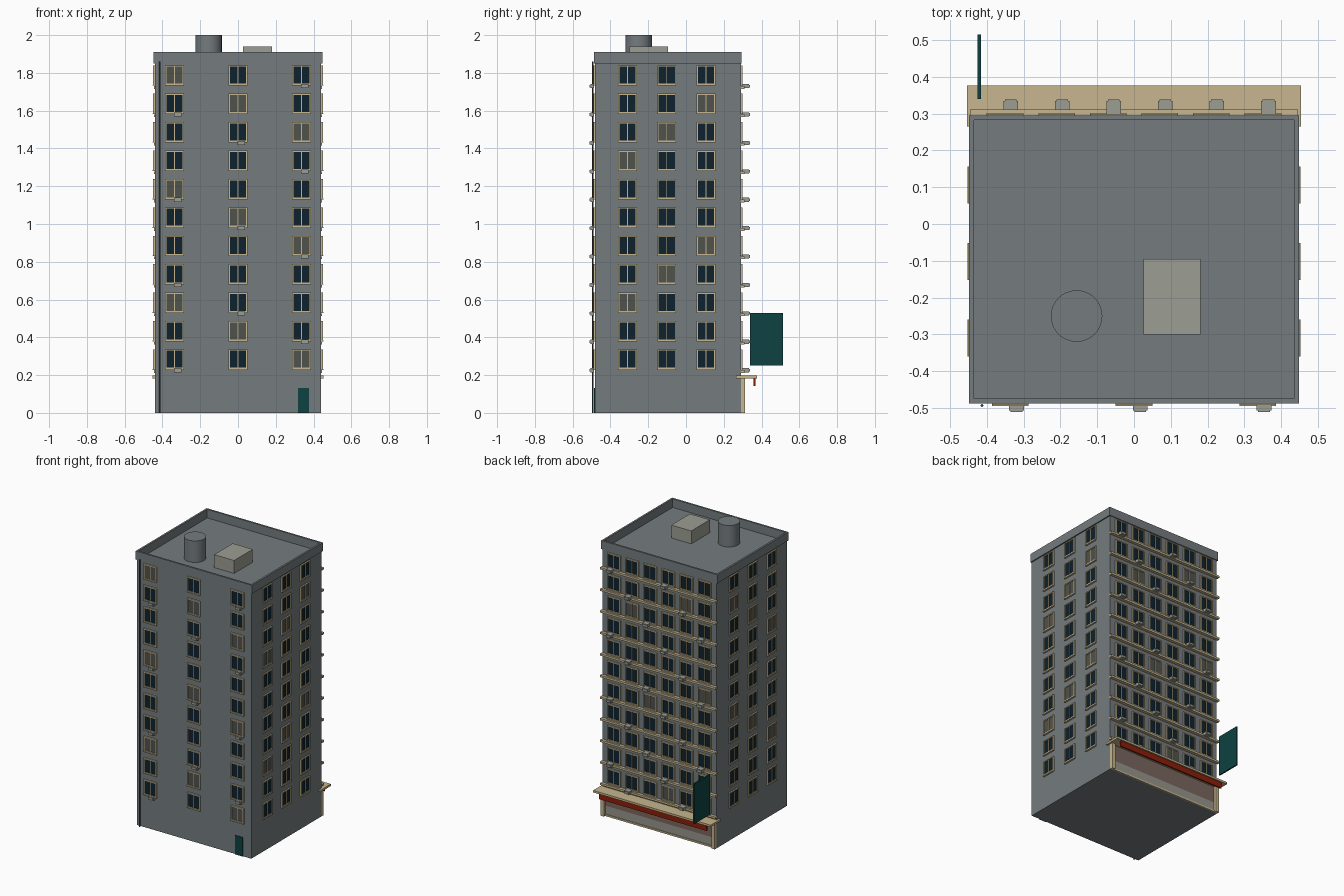
import bpy, bmesh, math
from mathutils import Matrix, Vector

if "Cube" in bpy.data.objects:
    bpy.data.objects.remove(bpy.data.objects["Cube"], do_unlink=True)


def material(name, r, g, b):
    """Flat material from 0-255 screen values, converted to linear."""
    col = [((c / 255 + 0.055) / 1.055) ** 2.4 if c > 10 else c / 3294 for c in (r, g, b)] + [1]
    m = bpy.data.materials.new(name)
    m.use_nodes = True
    m.diffuse_color = col
    m.node_tree.nodes["Principled BSDF"].inputs["Base Color"].default_value = col
    return m


WALL = material("concrete grey", 117, 124, 127)
TRIM = material("sandstone trim", 199, 182, 142)
GLASS = material("dark glass", 14, 34, 46)
CURTAIN = material("curtain grey", 80, 82, 77)
METAL = material("unit grey", 156, 158, 147)
TEAL = material("teal", 14, 66, 66)
RED = material("sign red", 140, 30, 8)
PIPE = material("pipe grey", 62, 67, 69)
SHOP = material("shop window grey", 150, 148, 140)
BROWN = material("shop display brown", 122, 102, 92)


class Part:
    """Collects boxes into one mesh object."""

    def __init__(self, name, *mats, frame=Matrix()):
        self.name, self.mats, self.frame = name, mats, frame
        self.bm = bmesh.new()

    def box(self, x, y, z, slot=0, offset=(0, 0, 0)):
        size = Vector((x[1] - x[0], y[1] - y[0], z[1] - z[0]))
        mid = Vector((sum(x) / 2, sum(y) / 2, sum(z) / 2)) + Vector(offset)
        m = self.frame @ Matrix.Translation(mid) @ Matrix.Diagonal(size.to_4d())
        verts = bmesh.ops.create_cube(self.bm, size=1, matrix=m)["verts"]
        for f in {f for v in verts for f in v.link_faces}:
            f.material_index = slot
        return verts

    def cylinder(self, centre, radius, z, sides):
        m = Matrix.Translation((*centre, sum(z) / 2))
        bmesh.ops.create_cone(self.bm, cap_ends=True, segments=sides, radius1=radius,
                              radius2=radius, depth=z[1] - z[0], matrix=m)

    def finish(self, smooth=False):
        me = bpy.data.meshes.new(self.name)
        bmesh.ops.recalc_face_normals(self.bm, faces=self.bm.faces)
        self.bm.to_mesh(me)
        self.bm.free()
        for m in self.mats:
            me.materials.append(m)
        ob = bpy.data.objects.new(self.name, me)
        bpy.context.collection.objects.link(ob)
        if smooth:
            bpy.ops.object.select_all(action="DESELECT")
            ob.select_set(True)
            bpy.context.view_layer.objects.active = ob
            bpy.ops.object.shade_smooth_by_angle(angle=math.radians(35))
        return ob


HALF, FRONT, BACK = 0.44, -0.482, 0.29
ROOF, TOP = 1.85, 1.91
ROWS = [1.788 - 0.1504 * r for r in range(11)]

# Tower block and roof parapet
p = Part("tower_block", WALL)
p.box((-HALF, HALF), (FRONT, BACK), (0, ROOF))
p.finish()

p = Part("roof_parapet", WALL)
ox, ix = 0.448, 0.435
for s in (-1, 1):
    p.box(sorted((s * ix, s * ox)), (FRONT - 0.005, BACK + 0.005), (ROOF, TOP))
p.box((-ix, ix), (FRONT - 0.005, FRONT + 0.008), (ROOF, TOP))
p.box((-ix, ix), (BACK - 0.008, BACK + 0.005), (ROOF, TOP))
p.finish()

# Roof equipment
p = Part("water_tank", WALL)
p.cylinder((-0.156, -0.25), 0.07, (ROOF, 2.0), 32)
p.finish(smooth=True)
p = Part("roof_vent", METAL)
p.box((0.026, 0.18), (-0.3, -0.095), (ROOF, 1.94))
p.finish()


def add_window(part, u, z, curtained):
    """Window on a wall: local x runs along it, local y points outward."""
    at = (u, 0, z)
    w, h, t = 0.05, 0.052, 0.007
    part.box((-w + t, w - t), (0, 0.004), (-h + t, h - t), 2 if curtained else 1, at)
    for s in (-1, 1):
        part.box(sorted((s * (w - t), s * w)), (0, 0.009), (-h, h), 0, at)
        part.box((-w + t, w - t), (0, 0.009), sorted((s * (h - t), s * h)), 0, at)
    part.box((-0.002, 0.002), (0, 0.007), (-h + t, h - t), 0, at)
    part.box((-w, w), (0, 0.012), (-h - 0.004, -h), 0, at)


def add_air_unit(part, u, z, depth):
    """Small conditioner hung under a window, with softened outer edges."""
    verts = part.box((-0.02, 0.02), (0.004, depth), (-0.011, 0.011), 0, (u, 0, z - 0.058))
    edges = {e for v in verts for e in v.link_edges}
    outward = part.frame.to_3x3() @ Vector((0, 1, 0))
    far = max(v.co.dot(outward) for v in verts)
    outer = [e for e in edges if all(v.co.dot(outward) > far - 0.001 for v in e.verts)]
    bmesh.ops.bevel(part.bm, geom=outer, offset=0.004, segments=2, affect="EDGES")


def wall_frame(origin, angle):
    return Matrix.Translation(origin) @ Matrix.Rotation(math.radians(angle), 4, "Z")


def add_wall(name, frame, columns, curtained, unit=None, shift=0, depth=0):
    """Grid of windows, and optional air units, chosen by row and column rules."""
    p = Part(name + "_windows", TRIM, GLASS, CURTAIN, frame=frame)
    for r, z in enumerate(ROWS):
        for c, u in enumerate(columns):
            add_window(p, u, z, curtained(r, c))
    p.finish()
    if unit:
        p = Part(name + "_air_units", METAL, frame=frame)
        for r, z in enumerate(ROWS):
            for c, u in enumerate(columns):
                if unit(r, c):
                    add_air_unit(p, u + shift, z, depth)
        p.finish()


# Windows on all four walls
add_wall("front", wall_frame((0, FRONT, 0), 180), (0.336, 0, -0.336),
         lambda r, c: (r - c) % 4 == 0, lambda r, c: (r - c) % 3 == 1, -0.017, 0.028)
back_columns = [-0.35 + 0.14 * c for c in range(6)]
add_wall("back", wall_frame((0, BACK, 0), 0), back_columns,
         lambda r, c: (r + 4 * c) % 13 == 5, lambda r, c: (r + c) % 3 == 2, 0.015, 0.048)
side_columns = (-0.31, -0.102, 0.106)
side_rule = lambda r, c: (r + c) % 5 == 3
add_wall("left_side", wall_frame((HALF, 0, 0), -90), [-y for y in side_columns], side_rule)
add_wall("right_side", wall_frame((-HALF, 0, 0), 90), side_columns, side_rule)

# Ledges across the back under every row
p = Part("back_ledges", TRIM)
for z in ROWS:
    p.box((-0.445, 0.445), (BACK, BACK + 0.021), (-0.072, -0.058), 0, (0, 0, z))
p.finish()

# Shop: canopy, posts, display windows, sign band
p = Part("shop_canopy", TRIM)
p.box((-0.453, 0.453), (0.265, 0.376), (0.183, 0.197))
p.finish()
p = Part("shop_surround", TRIM)
for s in (-1, 1):
    p.box(sorted((s * 0.415, s * HALF)), (BACK, 0.312), (0, 0.183))
p.box((-0.415, 0.415), (BACK, 0.3), (0, 0.012))
p.finish()
p = Part("shop_window", SHOP, BROWN)
p.box((-0.415, 0.415), (BACK, 0.295), (0.012, 0.07))
p.box((-0.415, 0.415), (BACK, 0.295), (0.07, 0.183), 1)
p.finish()
p = Part("shop_sign_band", RED)
p.box((-0.415, 0.415), (0.357, 0.367), (0.143, 0.183))
p.finish()

# Projecting sign, rear door and drainpipe
p = Part("projecting_sign", TEAL)
p.box((-0.425, -0.415), (0.34, 0.514), (0.25, 0.53))
p.finish()
p = Part("service_door", TEAL)
p.box((0.318, 0.376), (FRONT - 0.005, FRONT), (0, 0.132))
p.finish()
p = Part("drainpipe", PIPE)
p.cylinder((-0.413, FRONT - 0.011), 0.004, (0, 1.86), 8)
p.finish(smooth=True)
